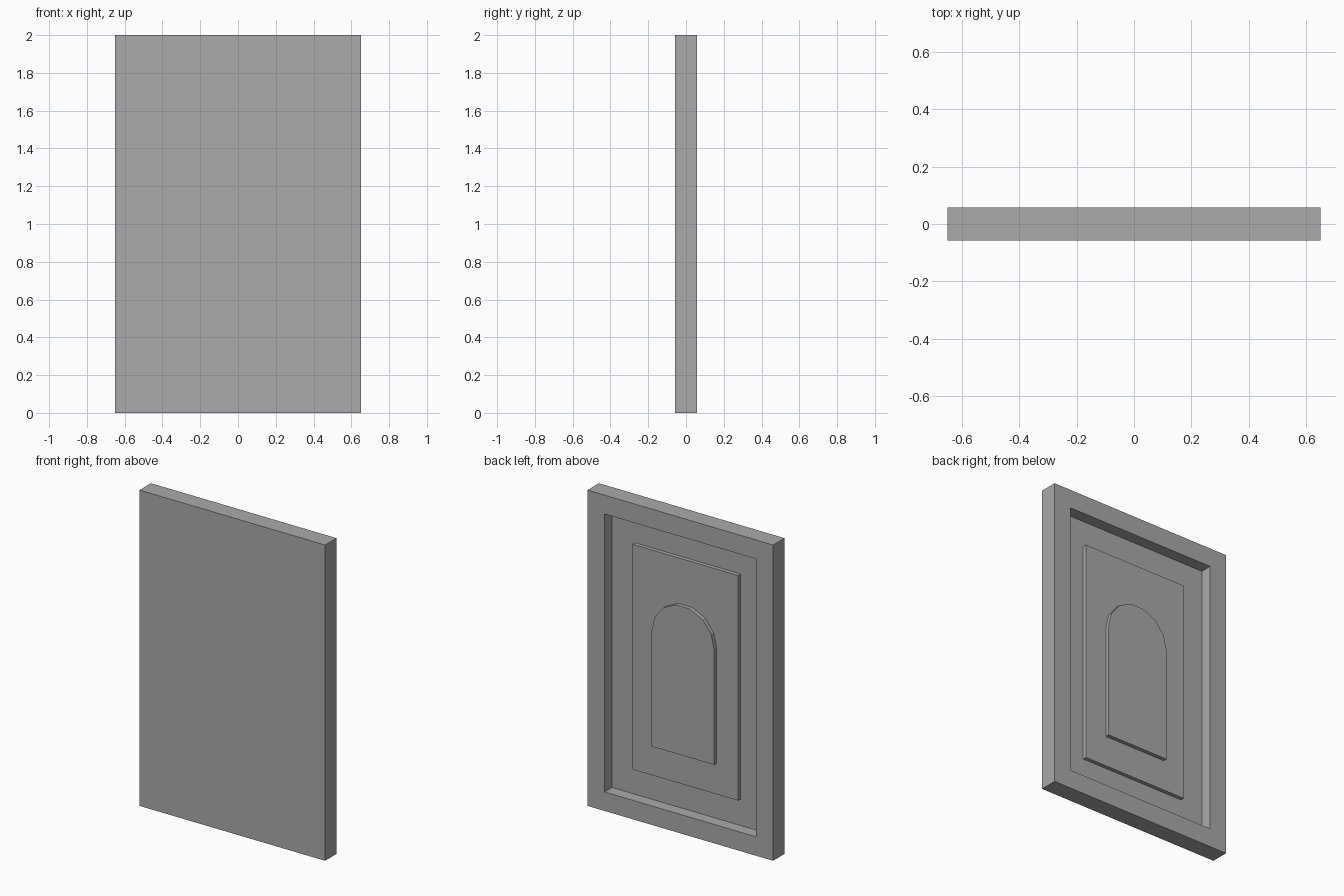
import bpy
import math

cube = bpy.data.objects.get("Cube")
if cube:
    bpy.data.objects.remove(cube, do_unlink=True)

# Single plain grey
GREY = (0.4, 0.4, 0.4, 1.0)
grey = bpy.data.materials.new("plain grey")
grey.use_nodes = True
grey.diffuse_color = GREY
grey.node_tree.nodes["Principled BSDF"].inputs["Base Color"].default_value = GREY

# Depth levels from the flat front to the stepped back
FRONT, FLOOR, PANEL, ARCH, BACK = -0.057, -0.018, 0.007, 0.032, 0.057


def rectangle(half_width, bottom, top):
    return [(-half_width, bottom), (half_width, bottom),
            (half_width, top), (-half_width, top)]


def arch(radius, bottom, spring, segments):
    outline = [(-radius, bottom), (radius, bottom)]
    for i in range(segments + 1):
        a = math.pi * i / segments
        outline.append((radius * math.cos(a), spring + radius * math.sin(a)))
    return outline


def prism(name, outline, y0, y1):
    """Extrude an x-z outline from y0 to y1."""
    n = len(outline)
    verts = [(x, y, z) for y in (y0, y1) for x, z in outline]
    faces = [tuple(range(n)), tuple(reversed(range(n, 2 * n)))]
    for i in range(n):
        j = (i + 1) % n
        faces.append((j, i, i + n, j + n))
    mesh = bpy.data.meshes.new(name)
    mesh.from_pydata(verts, [], faces)
    mesh.materials.append(grey)
    obj = bpy.data.objects.new(name, mesh)
    bpy.context.collection.objects.link(obj)
    return obj


# Door slab with a rectangular recess cut into the back
slab = prism("door_slab", rectangle(0.65, 0, 2), FRONT, BACK)
cutter = prism("recess_cutter", rectangle(0.53, 0.12, 1.88), FLOOR, BACK + 0.1)
cutter.hide_render = True
cutter.hide_viewport = True
cutter.display_type = 'WIRE'
cut = slab.modifiers.new("recess", 'BOOLEAN')
cut.operation = 'DIFFERENCE'
cut.solver = 'EXACT'
cut.object = cutter

# Raised panel and the arched panel on top of it
prism("raised_panel", rectangle(0.37, 0.287, 1.713), FLOOR, PANEL)
prism("arched_panel", arch(0.22, 0.483, 1.21, 7), PANEL, ARCH)
